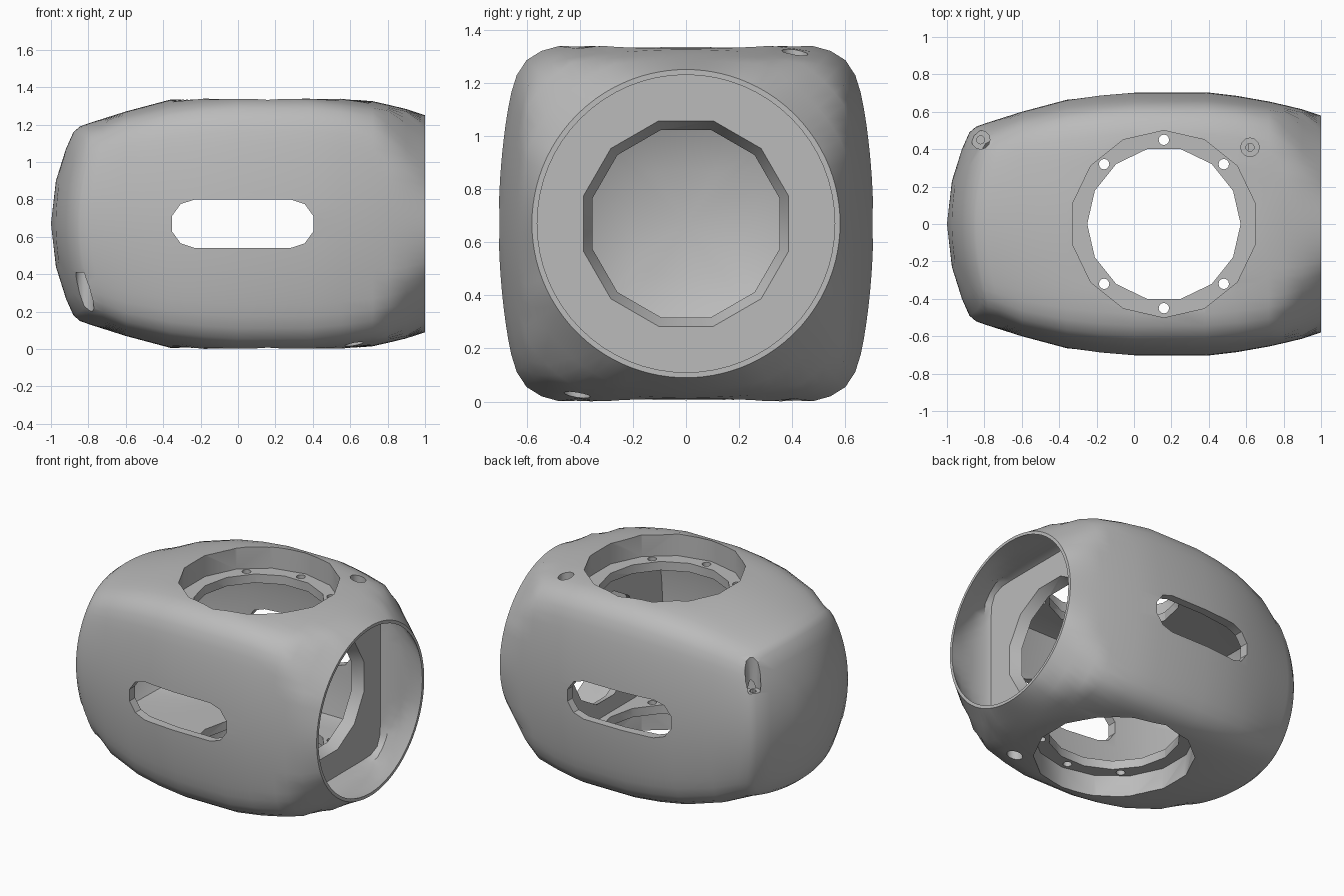
import bpy, bmesh
from math import sin, cos, pi, radians, hypot
from mathutils import Matrix

cube = bpy.data.objects.get("Cube")
if cube:
    bpy.data.objects.remove(cube, do_unlink=True)

MID = 0.67             # height of the long axis
BORE_X = 0.16          # centre of the top and bottom bores
WIDE = 9               # no limit
FLAT = (0, 0)          # no bulge
BULGE = (0.11, 0.085)  # bulge of the sides, and of top and bottom

grey = bpy.data.materials.new("plain grey")
grey.diffuse_color = (0.5, 0.5, 0.5, 1)
grey.use_nodes = True
bsdf = grey.node_tree.nodes["Principled BSDF"]
bsdf.inputs["Base Color"].default_value = (0.5, 0.5, 0.5, 1)
bsdf.inputs["Roughness"].default_value = 0.6


def finish(bm, name):
    bmesh.ops.recalc_face_normals(bm, faces=bm.faces)
    mesh = bpy.data.meshes.new(name)
    bm.to_mesh(mesh)
    bm.free()
    mesh.materials.append(grey)
    ob = bpy.data.objects.new(name, mesh)
    bpy.context.collection.objects.link(ob)
    return ob


def outline(h, limit, clip, bulge, sides, turn):
    """Rounded square with bulging sides, trimmed by a circle and a flat height."""
    points = []
    for i in range(sides):
        a = 2 * pi * (i + turn) / sides
        r = (abs(cos(a)) ** 12 + abs(sin(a)) ** 12) ** (-1 / 12)
        u, v = r * cos(a), r * sin(a)
        y, z = h * u * (1 - bulge[0] * v * v), h * v * (1 - bulge[1] * u * u)
        trim = min(1, limit / hypot(y, z))
        points.append((y * trim, max(-clip, min(clip, z * trim))))
    return points


def loft(name, sections, sides, tip=None, clip=WIDE, bulge=FLAT, turn=0.0, cap=()):
    """Skin outlines (x, half size, circle limit) along x; cap outlines
    (offset, half size) lie on a dish that curves back from the tip."""
    bm = bmesh.new()
    rings = []
    for offset, h in cap:
        rings.append([bm.verts.new((tip + offset + 0.5 * (y * y + z * z), y, MID + z))
                      for y, z in outline(h, WIDE, clip, bulge, sides, turn)])
    for x, h, limit in sections:
        rings.append([bm.verts.new((x, y, MID + z))
                      for y, z in outline(h, limit, clip, bulge, sides, turn)])
    for a, b in zip(rings, rings[1:]):
        for i in range(sides):
            j = (i + 1) % sides
            bm.faces.new((a[i], a[j], b[j], b[i]))
    if tip is None:
        bm.faces.new(rings[0])
    else:
        point = bm.verts.new((tip, 0, MID))
        for i in range(sides):
            bm.faces.new((point, rings[0][i], rings[0][(i + 1) % sides]))
    bm.faces.new(rings[-1])
    return finish(bm, name)


def upright(x, y, z0, z1, r, sides, turn=0.0):
    """Vertical prism cutter between two heights."""
    bm = bmesh.new()
    place = Matrix.Translation((x, y, (z0 + z1) / 2)) @ Matrix.Rotation(turn, 4, 'Z')
    bmesh.ops.create_cone(bm, cap_ends=True, segments=sides, radius1=r,
                          radius2=r, depth=abs(z1 - z0), matrix=place)
    return finish(bm, "hole_cutter")


def slot_cutter():
    """Long hole with rounded ends, running from front to back."""
    bm = bmesh.new()
    ring = []
    for cx, start in ((0.28, -pi / 2), (-0.23, pi / 2)):
        for i in range(6):
            a = start + pi * i / 5
            ring.append(bm.verts.new((cx + 0.13 * cos(a), -1, MID + 0.13 * sin(a))))
    face = bm.faces.new(ring)
    out = bmesh.ops.extrude_face_region(bm, geom=[face])
    moved = [v for v in out["geom"] if isinstance(v, bmesh.types.BMVert)]
    bmesh.ops.translate(bm, verts=moved, vec=(0, 2, 0))
    return finish(bm, "slot_cutter")


def cut(body, cutter):
    cutter.hide_render = True
    mod = body.modifiers.new("cut", 'BOOLEAN')
    mod.operation = 'DIFFERENCE'
    mod.solver = 'EXACT'
    mod.object = cutter
    bpy.ops.object.modifier_apply(modifier=mod.name)
    bpy.data.objects.remove(cutter, do_unlink=True)


# Outer housing: dished end, bulging square middle, round open end
housing = loft("housing", [
    (-0.6, 0.6, WIDE), (-0.36, 0.664, WIDE), (-0.18, 0.69, WIDE), (0, 0.705, WIDE),
    (0.38, 0.705, WIDE), (0.55, 0.685, WIDE), (0.72, 0.655, 0.82), (0.8, 0.637, 0.745),
    (0.9, 0.613, 0.66), (1, 0.59, 0.58)], 96, tip=-1, clip=0.669, bulge=BULGE,
    cap=[(0, 0.23), (0, 0.4), (0, 0.49), (0.02, 0.52), (0.065, 0.54)])
bpy.context.view_layer.objects.active = housing
housing.select_set(True)

# Main chamber, thin walled at the sides and the dished end
cut(housing, loft("chamber_cutter", [
    (-0.6, 0.54, WIDE), (-0.36, 0.605, WIDE), (0, 0.65, WIDE), (0.38, 0.65, WIDE),
    (0.61, 0.62, WIDE)], 48, tip=-0.94, clip=0.46, bulge=BULGE,
    cap=[(0, 0.2), (0, 0.36), (0.02, 0.45)]))

# Recess behind the round opening
cut(housing, loft("recess_cutter", [
    (0.68, 0.565, 0.75), (0.72, 0.58, 0.75), (0.82, 0.58, 0.68),
    (0.91, 0.575, 0.615), (1, 0.57, 0.56), (1.1, 0.57, 0.56)], 64))

# Tapered twelve-sided hole through the partition
cut(housing, loft("partition_cutter", [
    (0.5, 1, 0.36), (0.6, 1, 0.36), (0.68, 1, 0.4), (0.72, 1, 0.4)], 12, turn=0.5))

# Side slots
cut(housing, slot_cutter())

# Top and bottom bores with a stepped ledge
cut(housing, upright(BORE_X, 0, -0.5, 2, 0.41, 14, pi / 14))
for side in (1, -1):
    cut(housing, upright(BORE_X, 0, MID + side * 0.52, MID + side, 0.5, 14))

# Six bolt holes through each ledge
for x in (-1, 0, 1):
    for y in (-1, 1):
        reach = 0.32 if x else 0.45
        cut(housing, upright(BORE_X + 0.32 * x, reach * y, -0.5, 2, 0.028, 12))

# Stepped screw holes, turned half round between top and bottom
for side in (1, -1):
    for x, y, floor, end in ((0.62, 0.41, 0.58, 0.3), (-0.82, 0.45, 0.26, 0.2)):
        cut(housing, upright(x, side * y, MID + side * floor, MID + side, 0.05, 12))
        cut(housing, upright(x, side * y, MID + side * end,
                             MID + side * (floor + 0.02), 0.022, 10))

bpy.ops.object.shade_smooth_by_angle(angle=radians(35))
